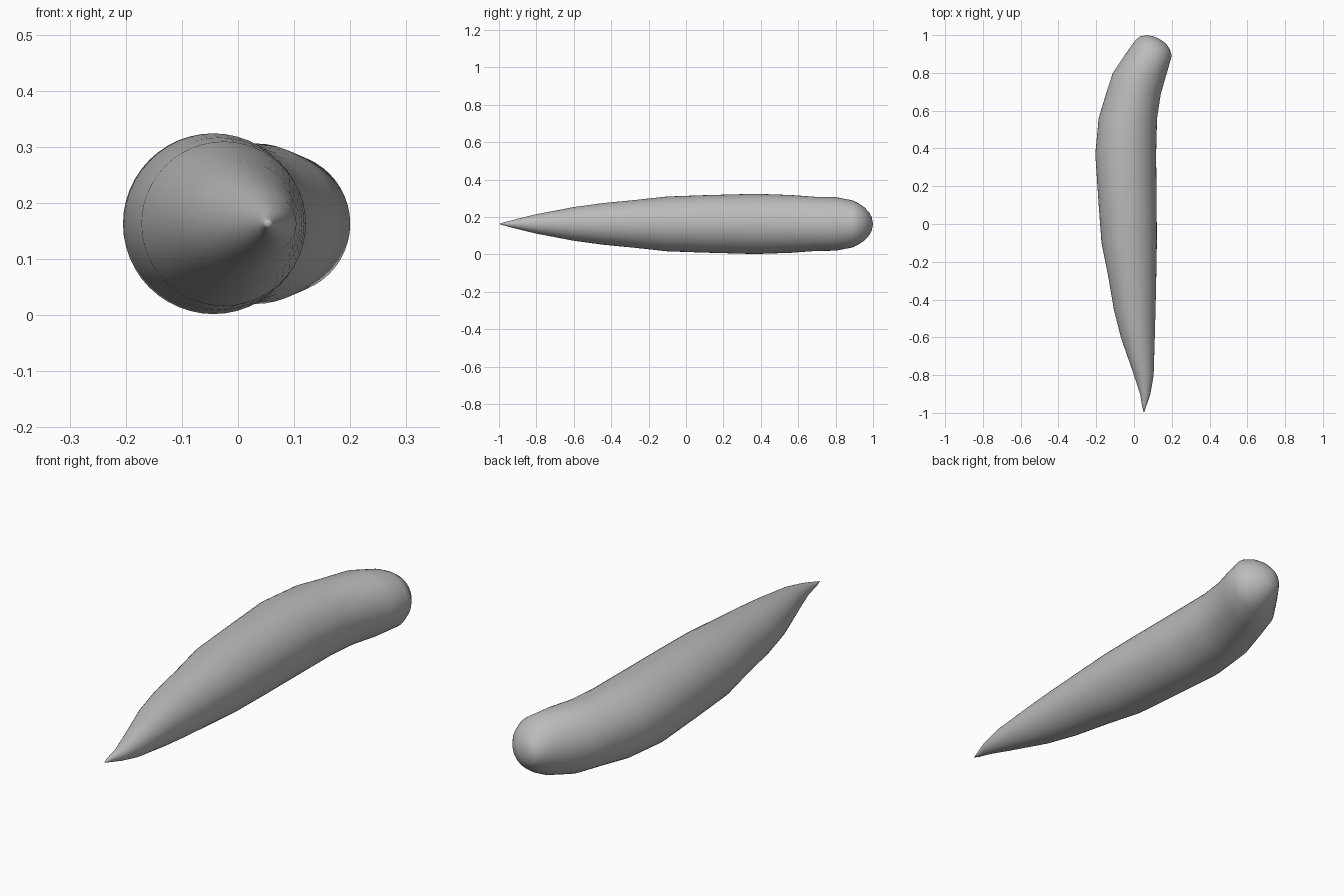
import bpy, bmesh, math

cube = bpy.data.objects.get("Cube")
if cube:
    bpy.data.objects.remove(cube, do_unlink=True)

SIDES = 48
MID_Z = 0.163

# Body stations: y, left edge x, right edge x
STATIONS = [
    (-0.97, 0.044, 0.063), (-0.9, 0.032, 0.087), (-0.8, 0.0, 0.104),
    (-0.6, -0.07, 0.11), (-0.45, -0.107, 0.114), (-0.27, -0.138, 0.118),
    (-0.1, -0.172, 0.121), (0.1, -0.187, 0.12), (0.37, -0.205, 0.117),
    (0.56, -0.187, 0.122), (0.69, -0.148, 0.142), (0.8, -0.112, 0.174),
    (0.89, -0.052, 0.2), (0.925, -0.027, 0.19), (0.955, -0.006, 0.17),
    (0.98, 0.015, 0.135), (0.993, 0.032, 0.105),
]

grey = bpy.data.materials.new("light grey")
grey.use_nodes = True
colour = (0.5, 0.5, 0.5, 1)
grey.diffuse_color = colour
grey.node_tree.nodes["Principled BSDF"].inputs["Base Color"].default_value = colour


def ring(bm, y, left, right):
    """Upright circle of vertices between two edge positions."""
    cx, r = (left + right) / 2, (right - left) / 2
    steps = [2 * math.pi * i / SIDES for i in range(SIDES)]
    return [bm.verts.new((cx + r * math.cos(a), y, MID_Z + r * math.sin(a))) for a in steps]


# Tapered, curved body lofted through the rings
bm = bmesh.new()
rings = [ring(bm, *s) for s in STATIONS]
for a, b in zip(rings, rings[1:]):
    for i in range(SIDES):
        j = (i + 1) % SIDES
        bm.faces.new((a[i], a[j], b[j], b[i]))

# Pointed tip and rounded end
for loop, tip in ((rings[0], (0.053, -1, MID_Z)), (rings[-1], (0.067, 1, MID_Z))):
    pole = bm.verts.new(tip)
    for i in range(SIDES):
        bm.faces.new((loop[i], loop[(i + 1) % SIDES], pole))

bmesh.ops.recalc_face_normals(bm, faces=bm.faces)
mesh = bpy.data.meshes.new("tapered_body")
bm.to_mesh(mesh)
bm.free()
mesh.materials.append(grey)
body = bpy.data.objects.new("tapered_body", mesh)
bpy.context.collection.objects.link(body)

# Smooth shading
bpy.ops.object.select_all(action="DESELECT")
body.select_set(True)
bpy.context.view_layer.objects.active = body
bpy.ops.object.shade_smooth_by_angle(angle=math.radians(50))
